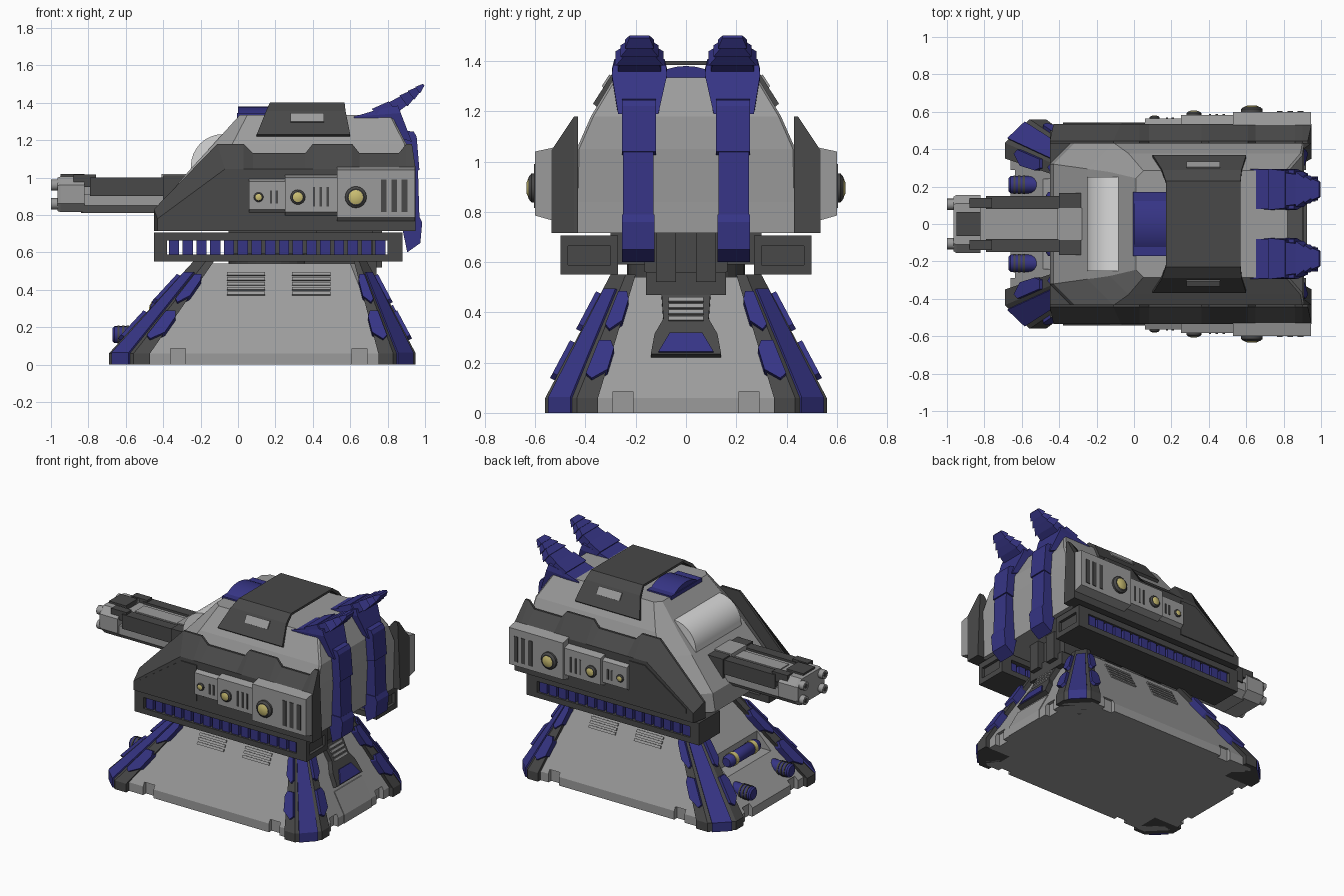
import bpy, bmesh, math
from mathutils import Vector

if "Cube" in bpy.data.objects:
    bpy.data.objects.remove(bpy.data.objects["Cube"])


def mat(name, r, g, b):
    m = bpy.data.materials.new(name)
    m.diffuse_color = (r, g, b, 1)
    m.use_nodes = True
    m.node_tree.nodes["Principled BSDF"].inputs["Base Color"].default_value = m.diffuse_color
    return m


GREY = mat("grey armour", .33, .33, .33)
DARK = mat("dark grey armour", .065, .065, .065)
BLUE = mat("blue", .037, .035, .235)
YELLOW = mat("pale yellow", .6, .52, .17)
WHITE = mat("off white", .7, .7, .7)


def loft(name, rings, m, mirror=False, smooth=False):
    """Skin closed rings of points, cap the ends, optionally copy to the -y side."""
    bm = bmesh.new()
    for s in ((1, -1) if mirror else (1,)):
        vs = [[bm.verts.new((p[0], p[1] * s, p[2])) for p in r] for r in rings]
        n = len(rings[0])
        for a, b in zip(vs, vs[1:]):
            for i in range(n):
                bm.faces.new((a[i], a[(i + 1) % n], b[(i + 1) % n], b[i]))
        bm.faces.new(vs[0])
        bm.faces.new(vs[-1])
    bmesh.ops.recalc_face_normals(bm, faces=bm.faces)
    me = bpy.data.meshes.new(name)
    bm.to_mesh(me)
    bm.free()
    me.materials.append(m)
    o = bpy.data.objects.new(name, me)
    bpy.context.collection.objects.link(o)
    if smooth:
        bpy.ops.object.select_all(action='DESELECT')
        o.select_set(True)
        bpy.context.view_layer.objects.active = o
        bpy.ops.object.shade_smooth_by_angle(angle=math.radians(35))
    return o


def box(name, x, y, z, m, mirror=False):
    return loft(name, [[(x[0], y[0], k), (x[1], y[0], k), (x[1], y[1], k), (x[0], y[1], k)] for k in z], m, mirror)


def prism(name, pts, y0, y1, m, mirror=False):
    return loft(name, [[(x, y, z) for x, z in pts] for y in (y0, y1)], m, mirror)


def turned(name, c, axis, steps, m, mirror=False, n=16):
    """Round part about x or y: steps are (distance along axis, radius)."""
    rings = []
    for d, r in steps:
        a = [(r * math.cos(t * math.tau / n), r * math.sin(t * math.tau / n)) for t in range(n)]
        rings.append([(c[0] + d, c[1] + u, c[2] + v) if axis == 'x' else (c[0] + u, c[1] + d, c[2] + v) for u, v in a])
    return loft(name, rings, m, mirror, True)


def plate(name, pts, place, d0, d1, m, mirror=False):
    return loft(name, [[place(u, z, d) for u, z in pts] for d in (d0, d1)], m, mirror)


def octagon(x0, x1, y, c0, c1, z):
    return [(x0, -y + c0, z), (x0 + c0, -y, z), (x1 - c1, -y, z), (x1, -y + c1, z),
            (x1, y - c1, z), (x1 - c1, y, z), (x0 + c0, y, z), (x0, y - c0, z)]


# pedestal with notches and a front service recess
base = loft("pedestal", [octagon(-.66, .92, .53, .13, .13, 0), octagon(-.66, .92, .53, .13, .13, .06),
                         octagon(-.2, .66, .27, .06, .06, .54)], GREY)
cuts = [box("cut", (-.8, -.38), (-.24, .24), (.24, .5), GREY)]
for s in (-1, 1):
    for x in (-.36, .61):
        cuts.append(box("cut", (x, x + .08), sorted((s * .5, s * .7)), (-.1, .085), GREY))
    for x in ((-.8, -.63), (.885, 1)):
        cuts.append(box("cut", x, sorted((s * .21, s * .29)), (-.1, .085), GREY))
for c in cuts:
    c.hide_render = True
    b = base.modifiers.new("cut", 'BOOLEAN')
    b.object, b.solver = c, 'EXACT'
    bpy.context.view_layer.objects.active = base
    bpy.ops.object.modifier_apply(modifier=b.name)
    bpy.data.objects.remove(c)

# corner legs with blue strips and tabs
def leg_dims(front, z):
    t = max(0, (z - .06) / .49)
    lo, hi = ((-.69, -.47, .56, .35), (-.24, -.13, .3, .2)) if front else ((.95, .75, .56, .35), (.69, .62, .3, .2))
    return [a + (b - a) * t for a, b in zip(lo, hi)]


for front, tag in ((True, "front"), (False, "rear")):
    rings, strip, sx = [], [], (-1 if front else 1)
    for z in (0, .06, .55):
        X, Xi, Y, Yi = leg_dims(front, z)
        rings.append([(X, Yi, z), (X, Y - .6 * (Y - Yi), z), (X + .6 * (Xi - X), Y, z), (Xi, Y, z), (Xi, Yi, z)])
    loft(tag + "_leg", rings, DARK, True)
    for z in (0, .06, .49):
        X, Xi, Y, Yi = leg_dims(front, z)
        a, b = Vector((X, Y - .6 * (Y - Yi), z)), Vector((X + .6 * (Xi - X), Y, z))
        p, q, out = a.lerp(b, .15), a.lerp(b, .85), Vector((sx * .007, .007, .004 if z else 0))
        strip.append([p - out, q - out, q + out, p + out])
    loft(tag + "_leg_strip", strip, BLUE, True)
    for z0 in (.13, .325):
        tab = ((-.03, z0 + .035), (-.03, z0 + .12), (.1, z0 + .15), (.4, z0 + .15), (.4, z0 + .02), (.24, z0))

        def on_side(u, z, d):
            X, Xi, Y, Yi = leg_dims(front, z)
            return (Xi + (X - Xi) * u, Y + d, z + d * .5)

        def on_end(u, z, d):
            X, Xi, Y, Yi = leg_dims(front, z)
            return (X + sx * d, Yi + (Y - Yi) * u, z + d * .5)
        plate(tag + "_leg_side_tab", tab, on_side, -.03, .018, BLUE, True)
        plate(tag + "_leg_end_tab", tab, on_end, -.03, .018, BLUE, True)

# pedestal side vents and rear hatch
def on_flank(u, z, d):
    return (u, .53 - .26 * (z - .06) / .48 + d, z + d * .5)


def on_rear(u, z, d):
    return (.92 - .26 * (z - .06) / .48 + d, u, z + d * .5)


for x in (-.06, .29):
    for i in range(5):
        z = .37 + i * .026
        plate("vent_slat", ((x, z), (x + .205, z), (x + .205, z + .016), (x, z + .016)), on_flank, -.02, .008, GREY, True)
plate("rear_hatch", ((-.14, .22), (.14, .22), (.125, .3), (.09, .36), (.1, .5), (-.1, .5), (-.09, .36), (-.125, .3)),
      on_rear, -.05, .03, DARK)
plate("rear_hatch_panel", ((-.11, .225), (.11, .225), (.065, .3), (-.065, .3)), on_rear, .03, .038, BLUE)
for i in range(4):
    z = .35 + i * .025
    plate("rear_grille", ((-.07, z), (.07, z), (.07, z + .016), (-.07, z + .016)), on_rear, .03, .039, GREY)
prism("rear_door", ((.7, 0), (.925, 0), (.925, .06), (.85, .2), (.7, .2)), -.15, .15, GREY)

# front canister and nozzles
turned("canister", (-.43, 0, .3), 'y', ((-.17, .03), (-.15, .042), (.15, .042), (.17, .03)), BLUE)
for y in (-.12, .09):
    turned("canister_band", (-.43, y, .3), 'y', ((0, .046), (.03, .046)), YELLOW)
turned("nozzle", (-.61, .21, .16), 'x', ((-.06, .036), (-.05, .046), (.1, .046)), BLUE, True)
for d in (-.035, -.01, .015):
    turned("nozzle_ring", (-.61 + d, .21, .16), 'x', ((0, .05), (.012, .05)), DARK, True)

# turret neck
bpy.ops.mesh.primitive_cylinder_add(vertices=32, radius=.235, depth=.22, location=(.185, 0, .62))
neck = bpy.context.object
neck.name = "turret_neck"
neck.data.materials.append(DARK)
box("neck_crossbeam", (-.05, .42), (-.3, .3), (.59, .73), DARK)
box("neck_rear_block", (.35, .74), (-.16, .16), (.47, .56), DARK)
box("neck_rear_core", (.35, .72), (-.165, .165), (.56, .73), DARK)
box("neck_rear_post", (.7, .77), (.04, .12), (.52, .73), DARK, True)

# side rails with light cells
box("rail_bottom", (-.45, .88), (.27, .5), (.55, .588), DARK, True)
box("rail_top", (-.45, .88), (.27, .5), (.664, .705), DARK, True)
box("rail_front_end", (-.45, -.38), (.27, .5), (.58, .67), DARK, True)
box("rail_rear_end", (.8, .86), (.27, .5), (.58, .67), DARK, True)
for y in ((.27, .3), (.47, .5)):
    box("rail_end_frame", (.85, .88), y, (.58, .67), DARK, True)
for i in range(16):
    x = -.37 + i * .0735
    box("light_cell", (x, x + .055), (.3, .487), (.58, .67), BLUE, True)

# turret hull
loft("turret_hull", [octagon(-.45, .9, .44, .12, .01, .715), octagon(-.43, .9, .44, .12, .01, .84),
                     octagon(-.25, .91, .435, .14, .01, 1.05), octagon(-.13, .9, .378, .1, .01, 1.18),
                     octagon(.01, .82, .285, .04, .01, 1.335)], GREY)
turned("gun_mantlet", (-.08, 0, 1.06), 'y', ((-.25, .172), (.25, .172)), WHITE, n=32)

# side armour with toothed upper edge
top = ((.93, 1.18), (.9, 1.18), (.86, 1.13), (.65, 1.13), (.61, 1.18), (.4, 1.18), (.36, 1.13), (.08, 1.13),
       (.03, 1.18), (-.11, 1.18))
inner = [(-.45, .715), (.95, .715)] + list(top) + [(-.45, .83)]
outer = [(-.43, .715), (.95, .715)] + [(x if x > -.1 else -.07, 1.045) for x, z in top] + [(-.43, .78)]
outer[2] = (.95, 1.045)
loft("side_armour", [[(x, .43, z) for x, z in inner], [(x, .445, z) for x, z in inner],
                     [(x, .535, z) for x, z in outer]], DARK, True)
prism("side_armour_panel", ((-.38, .77), (.06, .77), (.06, 1.02), (-.06, 1.02), (-.38, .8)), .53, .542, DARK, True)

# stepped equipment strip with lamps and slots
for x0, x1, z0, z1, y, lx, r, slots, w in ((.06, .26, .83, .98, .565, .11, .026, (.17, .2), .013),
                                            (.25, .54, .815, 1.0, .583, .32, .04, (.40, .437, .474), .012),
                                            (.53, .945, .785, 1.04, .6, .63, .058, (.765, .82, .875), .03)):
    loft("equipment_box", [[(x0, .53, z0 - .02), (x1, .53, z0 - .02), (x1, .53, z1 + .015), (x0, .53, z1 + .015)],
                           [(x0, y, z0), (x1, y, z0), (x1, y, z1), (x0, y, z1)]], GREY, True)
    turned("lamp_rim", (lx, y, .895), 'y', ((-.02, r), (r * .25, r), (r * .45, r * .75)), DARK, True)
    turned("lamp_lens", (lx, y, .895), 'y', ((0, r * .66), (r * .47, r * .66), (r * .6, r * .35)), YELLOW, True)
    for s in slots:
        box("slot", (s, s + w), (y - .01, y + .004), (z0 + .03, z1 - .05), DARK, True)

# roof arch
arc = [(math.sin(a) * .24, 1.135 + math.cos(a) * .24) for a in [math.radians(-45 + 9 * i) for i in range(11)]]
loft("roof_arch", [[(x, y, z + .005) for y, z in arc] for x in (0, .18)], BLUE, smooth=True)
box("roof_arch_base", (-.005, .18), (-.17, .17), (1.28, 1.345), BLUE)

# roof saddle with handles
sec = ((-.37, .1, .6, 1.23), (-.29, .15, .575, 1.355), (-.23, .17, .57, 1.4))
sec = sec + tuple((-y, a, b, z) for y, a, b, z in reversed(sec))
loft("roof_saddle", [[(a, y, z), (b, y, z), (b, y * .95, z - .015), (a, y * .95, z - .015)] for y, a, b, z in sec], DARK)
plate("saddle_handle", ((.28, 1.295), (.46, 1.295), (.46, 1.342), (.28, 1.342)),
      lambda u, z, d: (u, .29 + (1.355 - z) * .64 + d, z + d * .6), -.01, .007, GREY, True)

# rear spines and horns
prism("rear_spine_upper", ((.82, 1.26), (.94, 1.245), (.955, 1.22), (.97, 1.04), (.88, 1.02)), .12, .255, BLUE, True)
prism("rear_spine_middle", ((.88, 1.05), (.962, 1.05), (.97, .78), (.88, .78)), .13, .25, BLUE, True)
prism("rear_spine_lower", ((.88, .79), (.97, .79), (.985, .76), (.975, .65), (.905, .6), (.88, .72)), .125, .255, BLUE, True)
loft("horn_base", [[(.62, .08, 1.3), (.62, .295, 1.3), (.93, .27, 1.19), (.93, .11, 1.19)],
                   [(.62, .08, 1.325), (.62, .295, 1.325), (.87, .295, 1.345), (.87, .075, 1.345)],
                   [(.72, .08, 1.355), (.72, .29, 1.355), (.855, .29, 1.385), (.855, .08, 1.385)]], BLUE, True)
u = Vector((-.6, 0, .8))
tiers = ((.74, 1.335, .04, .11), (.83, 1.375, .04, .1), (.83, 1.375, .035, .088), (.885, 1.41, .03, .08),
         (.885, 1.41, .036, .095), (.925, 1.44, .024, .06), (.925, 1.44, .029, .075), (.96, 1.467, .017, .045),
         (.96, 1.467, .022, .058), (.993, 1.496, .006, .04))
loft("horn", [[Vector((x, .185 + s * w, z)) + u * h * t for s, t in ((-1, -1), (1, -1), (1, 1), (-1, 1))]
              for x, z, h, w in tiers], BLUE, True)

# gun
box("gun_core", (-.84, -.2), (-.085, .085), (.84, .985), GREY)
loft("gun_underside", [octagon(-.84, -.2, .1, .01, .01, .81), octagon(-.84, -.2, .14, .01, .01, .85),
                       octagon(-.84, -.2, .14, .01, .01, .91)], GREY)
box("gun_side_rail", (-.79, -.24), (.08, .15), (.9, 1.0), DARK, True)
box("gun_side_rail_front", (-.88, -.76), (.085, .14), (.95, 1.015), DARK, True)
box("gun_breech", (-.4, -.2), (-.165, .165), (.82, 1.01), DARK)
box("gun_breech_top", (-.41, -.2), (-.085, .085), (.9, 1.018), GREY)
box("gun_top_plate", (-.76, -.41), (-.05, .05), (.98, .992), GREY)
loft("muzzle_block", [[(x, y * s, .91 + z * s) for y, z in ((-.155, -.05), (-.11, -.095), (.11, -.095), (.155, -.05),
                                                           (.155, .05), (.11, .095), (-.11, .095), (-.155, .05))]
                      for x, s in ((-.965, .94), (-.95, 1), (-.82, 1))], GREY)
box("muzzle_cap", (-.95, -.82), (-.065, .065), (.96, 1.018), DARK)
for z in (.86, .96):
    turned("barrel", (-1, .105, z), 'x', ((0, .03), (.06, .03)), GREY, True, 12)
    turned("barrel_bore", (-1, .105, z), 'x', ((-.001, .017), (.01, .017)), DARK, True, 12)
